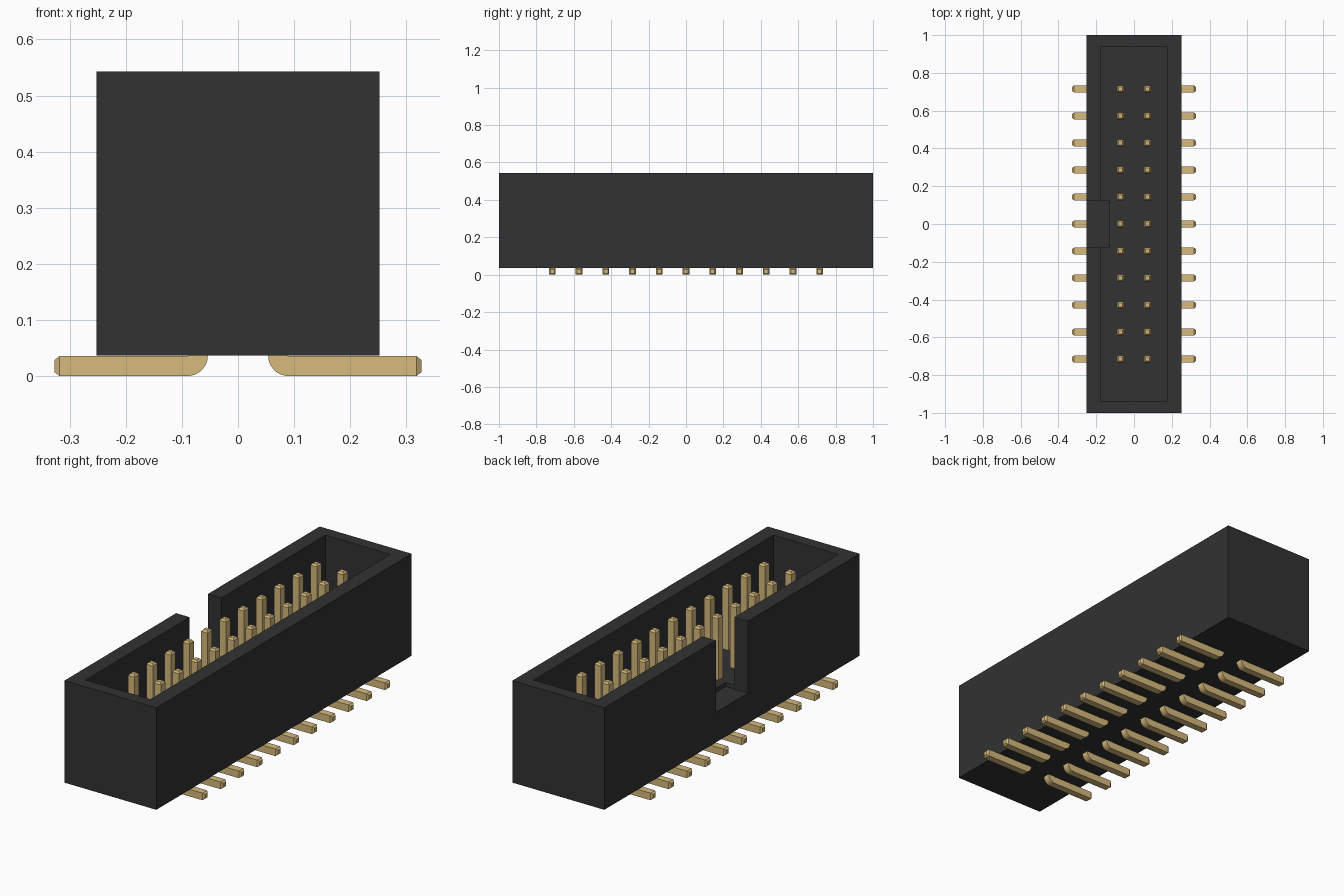
import bpy, bmesh
from math import sin, cos, pi
from mathutils import Vector

if "Cube" in bpy.data.objects:
    bpy.data.objects.remove(bpy.data.objects["Cube"], do_unlink=True)


def material(name, color):
    m = bpy.data.materials.new(name)
    m.use_nodes = True
    m.diffuse_color = color
    bsdf = next(n for n in m.node_tree.nodes if n.type == 'BSDF_PRINCIPLED')
    bsdf.inputs["Base Color"].default_value = color
    return m


black = material("black plastic", (0.032, 0.032, 0.032, 1))
gold = material("gold metal", (0.68, 0.49, 0.205, 1))


def finish(name, bm, mat):
    bmesh.ops.recalc_face_normals(bm, faces=bm.faces)
    mesh = bpy.data.meshes.new(name)
    bm.to_mesh(mesh)
    bm.free()
    mesh.materials.append(mat)
    ob = bpy.data.objects.new(name, mesh)
    bpy.context.collection.objects.link(ob)
    return ob


def box(name, low, high, mat):
    low, high = Vector(low), Vector(high)
    bm = bmesh.new()
    bmesh.ops.create_cube(bm, size=1)
    for v in bm.verts:
        v.co = (low + high) / 2 + v.co * (high - low)
    return finish(name, bm, mat)


# Housing: a block with an open cavity and a keying notch in the -x wall
W, TOP, BOTTOM, FLOOR = 0.252, 0.543, 0.037, 0.206
housing = box("housing", (-W, -1, BOTTOM), (W, 1, TOP), black)
cutters = [
    box("cavity_cutter", (-0.178, -0.94, FLOOR), (0.178, 0.94, 0.7), black),
    box("notch_cutter", (-0.4, -0.125, 0.186), (-0.13, 0.125, 0.8), black),
]
for cutter in cutters:
    cutter.hide_render = True
    mod = housing.modifiers.new(cutter.name, 'BOOLEAN')
    mod.operation = 'DIFFERENCE'
    mod.solver = 'EXACT'
    mod.object = cutter
bpy.context.view_layer.update()
cut_mesh = bpy.data.meshes.new_from_object(
    housing.evaluated_get(bpy.context.evaluated_depsgraph_get()))
housing.modifiers.clear()
housing.data = cut_mesh
for cutter in cutters:
    bpy.data.objects.remove(cutter, do_unlink=True)

# Pins: one bent square bar per contact, with tapered ends
PITCH, HALF, COUNT = 0.143, 0.0178, 11
PIN_X, PIN_TOP, FOOT_END, TAPER = PITCH / 2, 0.52, 0.327, 0.009


def bar_sections():
    """(centre x, centre z, across x, across z, scale) along the bar."""
    r = HALF + 0.001
    cx, cz = PIN_X + r, HALF + r
    yield PIN_X, PIN_TOP, 1, 0, 0.6
    yield PIN_X, PIN_TOP - TAPER, 1, 0, 1
    for i in range(9):
        a = pi / 2 * i / 8
        yield cx - r * cos(a), cz - r * sin(a), cos(a), sin(a), 1
    yield FOOT_END - TAPER, HALF, 0, 1, 1
    yield FOOT_END, HALF, 0, 1, 0.6


def add_pin(bm, side, y):
    rings = []
    for x, z, ax, az, s in bar_sections():
        h = HALF * s
        rings.append([bm.verts.new((side * (x + ax * h * u), y + h * v, z + az * h * u))
                      for u, v in ((-1, -1), (1, -1), (1, 1), (-1, 1))])
    for a, b in zip(rings, rings[1:]):
        for i in range(4):
            j = (i + 1) % 4
            bm.faces.new((a[i], a[j], b[j], b[i]))
    bm.faces.new(rings[0])
    bm.faces.new(rings[-1])


for name, side in (("left_pin_row", 1), ("right_pin_row", -1)):
    bm = bmesh.new()
    for k in range(COUNT):
        add_pin(bm, side, (k - (COUNT - 1) / 2) * PITCH)
    row = finish(name, bm, gold)
    bpy.ops.object.select_all(action='DESELECT')
    row.select_set(True)
    bpy.context.view_layer.objects.active = row
    bpy.ops.object.shade_smooth_by_angle(angle=pi / 9)
